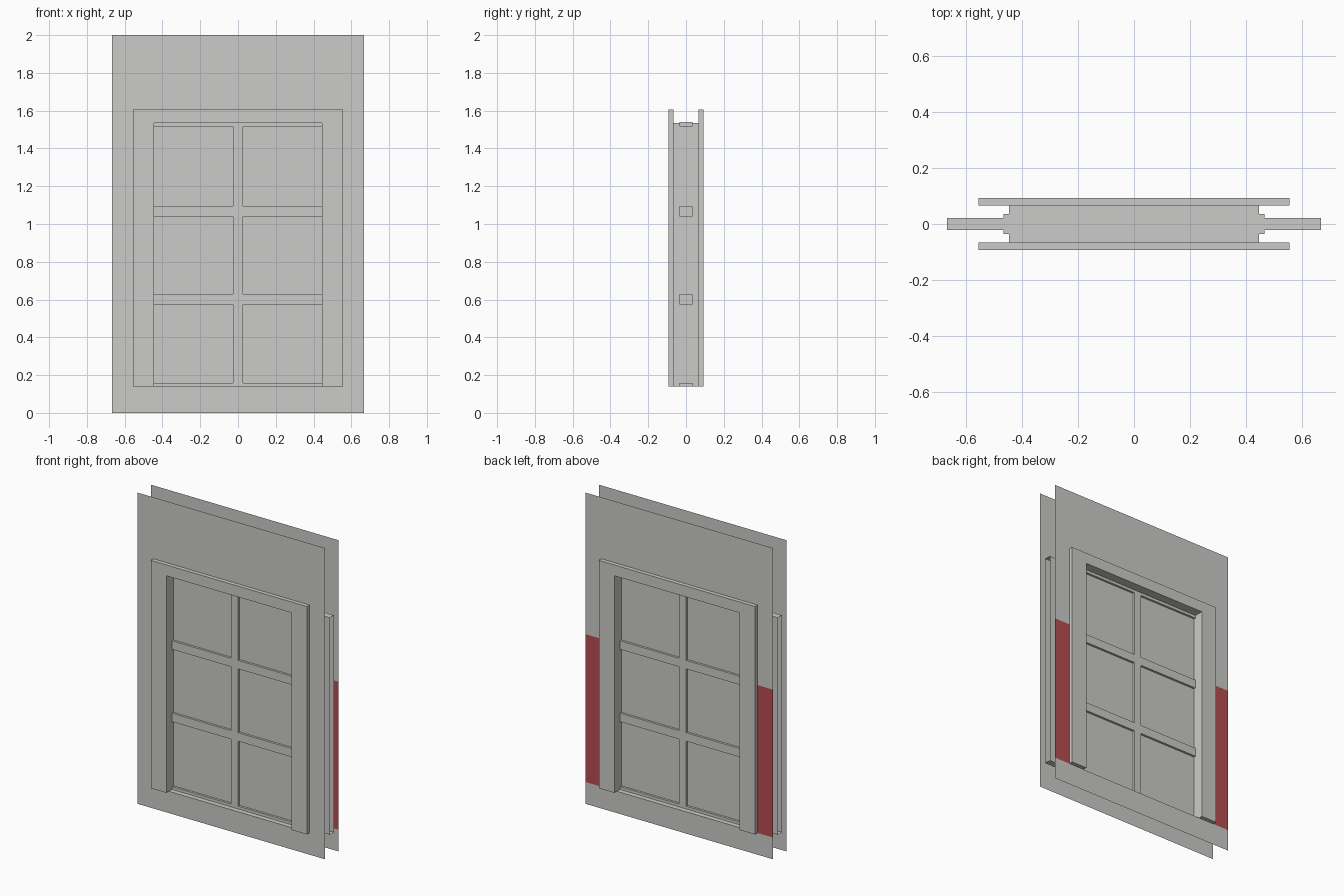
import bpy, bmesh

if "Cube" in bpy.data.objects:
    bpy.data.objects.remove(bpy.data.objects["Cube"])


def material(name, rgb):
    m = bpy.data.materials.new(name)
    m.diffuse_color = (*rgb, 1)
    m.use_nodes = True
    m.node_tree.nodes["Principled BSDF"].inputs["Base Color"].default_value = m.diffuse_color
    return m


grey = material("plaster_grey", (0.60, 0.60, 0.58))
red = material("wainscot_red", (0.46, 0.075, 0.08))

HALF_W, OPEN_X = 0.667, 0.445       # wall half width, opening half width
SILL, HEAD = 0.14, 1.535            # opening bottom and top
WALL_Y = 0.067                      # wall skin distance from centre


def finish(name, bm, mats=(grey,)):
    mesh = bpy.data.meshes.new(name)
    bm.to_mesh(mesh)
    bm.free()
    for m in mats:
        mesh.materials.append(m)
    obj = bpy.data.objects.new(name, mesh)
    bpy.context.collection.objects.link(obj)
    return obj


def box(name, x, y, z):
    bm = bmesh.new()
    bmesh.ops.create_cube(bm, size=1)
    for v in bm.verts:
        for i, (lo, hi) in enumerate((x, y, z)):
            v.co[i] = lo if v.co[i] < 0 else hi
    return finish(name, bm)


def wall_skin(name, side):
    """Flat sheet with a window hole; the back one has a red band."""
    bm = bmesh.new()
    xs = (-HALF_W, -OPEN_X, OPEN_X, HALF_W)
    zs = (0, SILL, 1.09, HEAD, 2)
    rows = [[bm.verts.new((x, side * WALL_Y, z)) for x in xs] for z in zs]
    for r in range(4):
        for c in range(3):
            if c == 1 and r in (1, 2):
                continue
            quad = [rows[r][c], rows[r][c + 1], rows[r + 1][c + 1], rows[r + 1][c]]
            f = bm.faces.new(quad if side < 0 else quad[::-1])
            f.material_index = int(side > 0 and r == 1)
    return finish(name, bm, (grey, red))


def tube(name, profile, axis, half, inward=False):
    """Open-ended sleeve: a rectangle swept along x (0) or y (1)."""
    (a0, a1), (z0, z1) = profile
    ring = [(a0, z0), (a1, z0), (a1, z1), (a0, z1)]
    bm = bmesh.new()
    ends = []
    for s in (-half, half):
        ends.append([bm.verts.new((s, a, z) if axis == 0 else (a, s, z)) for a, z in ring])
    for i in range(4):
        j = (i + 1) % 4
        quad = [ends[0][i], ends[0][j], ends[1][j], ends[1][i]]
        f = bm.faces.new(quad)
        f.normal_update()
        centre = f.calc_center_median()
        centre.z -= (z0 + z1) / 2
        if (f.normal.dot(centre) > 0) == inward:
            f.normal_flip()
    return finish(name, bm)


# wall skins
wall_skin("front_wall", -1)
wall_skin("back_wall", 1)

# opening lining and the pane sleeve running through the wall cavity
tube("opening_lining", ((-OPEN_X, OPEN_X), (SILL, HEAD)), 1, WALL_Y, True)
tube("window_pane", ((-0.021, 0.021), (SILL, HEAD)), 0, HALF_W)

# casing on both faces: two legs and a head
for label, y in (("front", (-0.093, -0.066)), ("back", (0.066, 0.093))):
    bm = bmesh.new()
    outline = [(-0.555, SILL), (-OPEN_X, SILL), (-OPEN_X, HEAD), (OPEN_X, HEAD),
               (OPEN_X, SILL), (0.555, SILL), (0.555, 1.605), (-0.555, 1.605)]
    face = bm.faces.new([bm.verts.new((x, y[0], z)) for x, z in outline])
    out = bmesh.ops.extrude_face_region(bm, geom=[face], use_keep_orig=True)
    for g in out["geom"]:
        if isinstance(g, bmesh.types.BMVert):
            g.co.y = y[1]
    bmesh.ops.recalc_face_normals(bm, faces=bm.faces)
    finish(label + "_casing", bm)

# glazing bars and thin rails
BAR_Y = (-0.035, 0.035)
box("vertical_bar", (-0.026, 0.026), BAR_Y, (SILL, 1.54))
for name, z in (("lower_bar", (0.575, 0.63)), ("upper_bar", (1.04, 1.095)),
                ("bottom_rail", (SILL, 0.158)), ("top_rail", (1.517, 1.54))):
    box(name, (-0.465, 0.465), BAR_Y, z)
